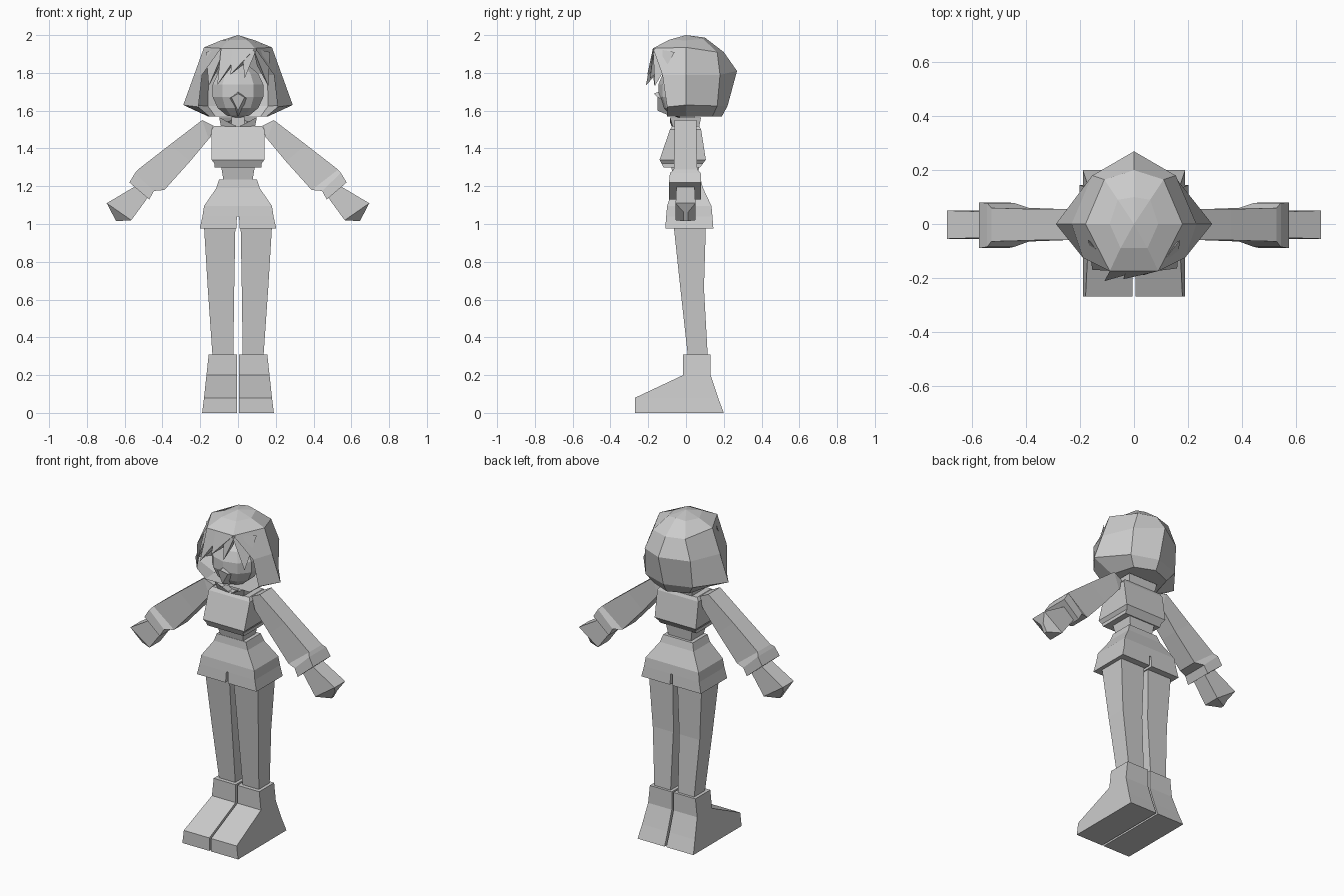
import bpy, bmesh
from mathutils import Vector

grey = bpy.data.materials.new("plain_grey")
grey.diffuse_color = (0.6, 0.6, 0.6, 1)


def finish(name, bm):
    bmesh.ops.recalc_face_normals(bm, faces=bm.faces)
    me = bpy.data.meshes.new(name)
    bm.to_mesh(me)
    bm.free()
    me.materials.append(grey)
    ob = bpy.data.objects.new(name, me)
    bpy.context.collection.objects.link(ob)
    return ob


def loft(name, rings, side=1, caps=True, closed=True):
    """Skin a list of equal-length rings; side=-1 mirrors across x."""
    bm = bmesh.new()
    vs = [[bm.verts.new((p[0] * side, p[1], p[2])) for p in r] for r in rings]
    n = len(rings[0])
    for a, b in zip(vs, vs[1:]):
        for i in range(n if closed else n - 1):
            j = (i + 1) % n
            bm.faces.new((a[i], a[j], b[j], b[i]))
    if caps:
        bm.faces.new(vs[0])
        bm.faces.new(vs[-1])
    return finish(name, bm)


def rect(x0, x1, y0, y1, z):
    return [(x0, y0, z), (x1, y0, z), (x1, y1, z), (x0, y1, z)]


def box_stack(name, levels, side=1):
    return loft(name, [rect(*l) for l in levels], side)


def limb(name, sections, side):
    """Sections across a slanted limb: outer x,z, inner x,z, front y, back y."""
    loft(name, [[(a, f, b), (c, f, d), (c, k, d), (a, k, b)]
                for a, b, c, d, f, k in sections], side)


# Torso
box_stack("chest", [(-.125, .125, -.12, .075, 1.30), (-.125, .125, -.13, .09, 1.32),
                    (-.14, .14, -.14, .105, 1.34), (-.14, .14, -.085, .08, 1.50),
                    (-.125, .125, -.07, .07, 1.52)])
box_stack("waist", [(-.075, .075, -.06, .06, 1.22), (-.09, .09, -.08, .07, 1.31)])
box_stack("neck", [(-.035, .035, -.035, .045, 1.50), (-.035, .035, -.035, .045, 1.62)])
for s, label in ((1, "left"), (-1, "right")):
    # open collar with a V at the front
    loft("collar_" + label,
         [[(.005, -.075, 1.515), (.09, -.07, 1.515), (.09, .07, 1.515), (.0, .07, 1.515)],
          [(.055, -.085, 1.54), (.1, -.085, 1.565), (.1, .08, 1.565), (.0, .08, 1.565)]], s)

# Flared jacket hem, solid above and split below by a narrow notch
box_stack("hem_top", [(-.188, .188, -.105, .14, 1.04), (-.18, .18, -.1, .135, 1.095),
                      (-.115, .115, -.07, .09, 1.19), (-.1, .1, -.065, .078, 1.235)])
for s, label in ((1, "left"), (-1, "right")):
    box_stack("hem_side_" + label, [(.008, .203, -.11, .145, .975),
                                    (.006, .188, -.105, .14, 1.04)], s)
    # Legs
    box_stack("leg_" + label, [(.025, .135, .01, .115, .30), (.02, .16, -.03, .095, .66),
                               (.014, .18, -.065, .105, .99)], s)
    # Boots with a sloping toe
    box_stack("boot_" + label, [(.006, .19, -.27, .2, 0), (.006, .18, -.27, .17, .08),
                                (.006, .167, -.015, .13, .2), (.006, .155, -.015, .13, .31)], s)
    # Sleeves
    limb("upper_sleeve_" + label, [(.13, 1.52, .145, 1.46, -.05, .05),
                                   (.19, 1.55, .155, 1.45, -.06, .055),
                                   (.36, 1.42, .255, 1.33, -.06, .055)], s)
    limb("lower_sleeve_" + label, [(.36, 1.42, .255, 1.33, -.06, .055),
                                   (.53, 1.288, .39, 1.18, -.065, .06),
                                   (.545, 1.27, .445, 1.175, -.085, .078),
                                   (.575, 1.22, .47, 1.13, -.09, .08)], s)
    # Mitten hands with a wedge tip
    limb("hand_" + label, [(.535, 1.205, .47, 1.15, -.05, .045),
                           (.695, 1.11, .565, 1.02, -.055, .05),
                           (.67, 1.062, .645, 1.015, -.012, .01)], s)

# Head
bm = bmesh.new()
bmesh.ops.create_uvsphere(bm, u_segments=10, v_segments=7, radius=1)
for v in bm.verts:
    v.co = Vector((v.co.x * .145, v.co.y * .125 - .025, v.co.z * .145 + 1.705))
finish("head", bm)

# Pointed lower face
loft("lower_face", [[(-.06, -.1, 1.66), (0, -.12, 1.71), (.06, -.1, 1.66), (0, -.08, 1.57)],
                    [(-.035, -.15, 1.67), (0, -.17, 1.69), (.035, -.15, 1.67), (0, -.15, 1.60)]])

# Hair shell: each level runs front edge, side, back side, back centre; then mirrored
levels = [
    [(.05, -.09, 1.975), (.09, 0, 1.972), (.06, .09, 1.98), (0, .10, 1.987)],
    [(.09, -.175, 1.93), (.18, 0, 1.935), (.11, .165, 1.91), (0, .20, 1.91)],
    [(.19, -.125, 1.79), (.232, 0, 1.79), (.155, .18, 1.79), (0, .27, 1.81)],
    [(.21, -.10, 1.62), (.29, 0, 1.63), (.16, .165, 1.625), (0, .22, 1.625)],
    [(.15, -.10, 1.57), (.16, 0, 1.57), (.12, .14, 1.57), (0, .19, 1.57)],
]
bm = bmesh.new()
rows = []
for lv in levels:
    full = lv + [(-x, y, z) for x, y, z in reversed(lv[:-1])]
    rows.append([bm.verts.new(p) for p in full])
for a, b in zip(rows, rows[1:]):
    for i in range(6):
        bm.faces.new((a[i], a[i + 1], b[i + 1], b[i]))
top = bm.verts.new((0, 0, 2.0))
for i in range(7):
    bm.faces.new((top, rows[0][i], rows[0][(i + 1) % 7]))
bm.faces.new((rows[0][6], rows[0][0], rows[1][0], rows[1][6]))
bm.faces.new(rows[4])
finish("hair", bm)

# Fringe spikes: two root points, a tip, and a rear point for thickness
spikes = [
    ((-.17, -.06, 1.91), (-.07, -.175, 1.93), (-.155, -.17, 1.73)),
    ((-.09, -.175, 1.93), (.02, -.175, 1.93), (-.11, -.212, 1.735)),
    ((-.03, -.175, 1.93), (.09, -.175, 1.93), (-.04, -.205, 1.79)),
    ((.02, -.175, 1.93), (.10, -.17, 1.93), (.035, -.19, 1.77)),
    ((.08, -.175, 1.93), (.17, -.06, 1.91), (.16, -.165, 1.73)),
]
for i, (a, b, tip) in enumerate(spikes):
    bm = bmesh.new()
    mid = (Vector(a) + Vector(b)) / 2
    rear = (mid.x * .8, -.11, 1.84)
    va, vb, vt, vr = [bm.verts.new(p) for p in (a, b, tip, rear)]
    for f in ((va, vb, vt), (va, vt, vr), (vb, vr, vt), (va, vr, vb)):
        bm.faces.new(f)
    finish("fringe_spike_%d" % (i + 1), bm)
